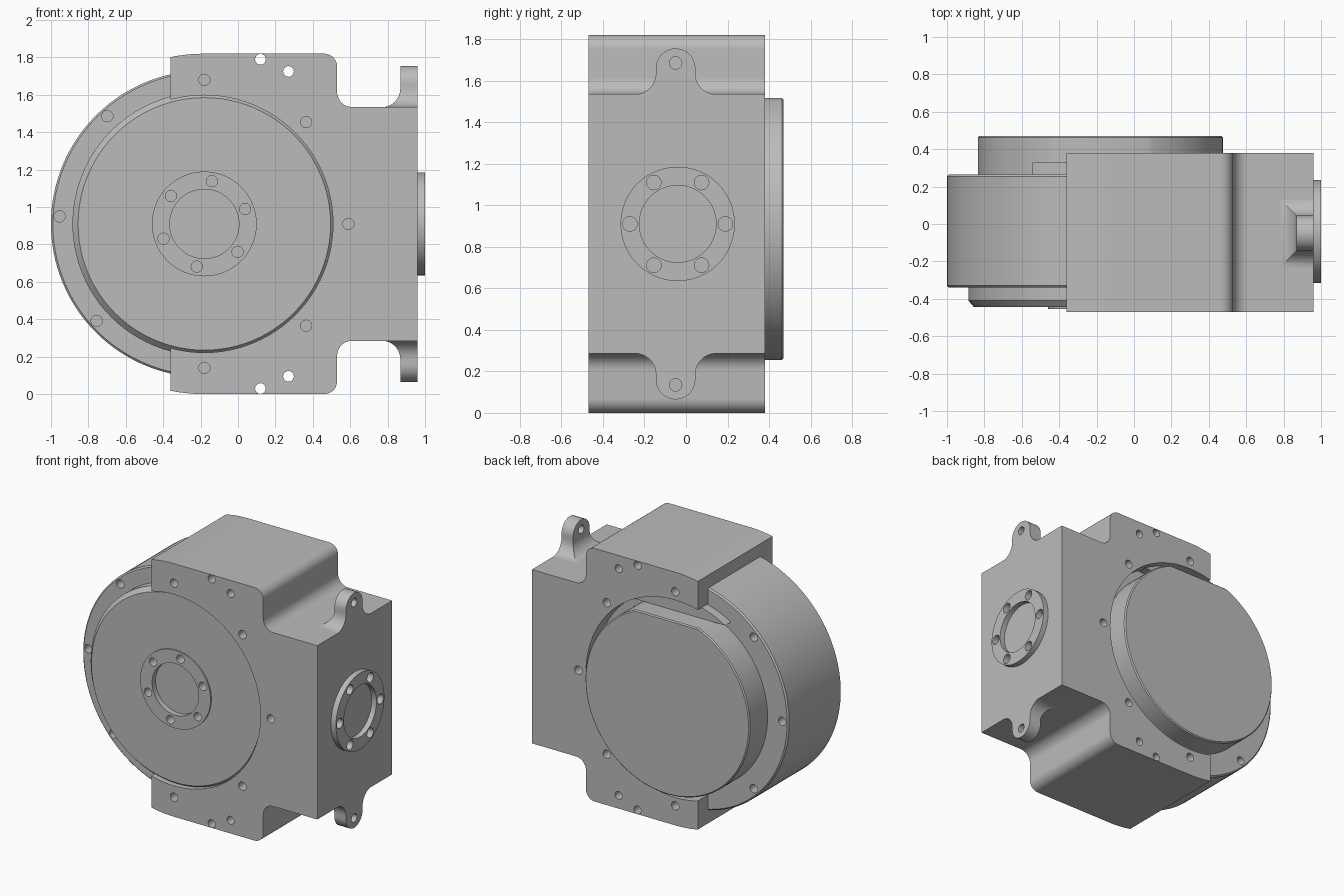
import bpy, bmesh
from math import sin, cos, pi, radians, sqrt

if "Cube" in bpy.data.objects:
    bpy.data.objects.remove(bpy.data.objects["Cube"], do_unlink=True)

GREY = (0.5, 0.5, 0.5, 1)
mat = bpy.data.materials.new("cast_grey")
mat.use_nodes = True
mat.diffuse_color = GREY
mat.node_tree.nodes["Principled BSDF"].inputs["Base Color"].default_value = GREY

CX, CZ = -0.18, 0.91     # main axis of the gearbox
SY = -0.04               # side shaft offset in y
HOLE = 0.03


def place(axis, u, v, t):
    """Put profile coordinates u, v at depth t along the axis."""
    return (u, t, v) if axis == 'y' else (t, u, v)


def loft(bm, rings):
    """Skin a row of equal-length rings and cap both ends."""
    rows = [[bm.verts.new(p) for p in ring] for ring in rings]
    n = len(rows[0])
    for a, b in zip(rows, rows[1:]):
        for i in range(n):
            j = (i + 1) % n
            bm.faces.new((a[i], a[j], b[j], b[i]))
    bm.faces.new(rows[0])
    bm.faces.new(rows[-1])


def prism(bm, axis, pts, a, b):
    loft(bm, [[place(axis, u, v, t) for u, v in pts] for t in (a, b)])


def lathe(bm, axis, centre, profile, n=96):
    """Turn (radius, depth) points round an axis."""
    cu, cv = centre
    loft(bm, [[place(axis, cu + r * cos(2 * pi * i / n), cv + r * sin(2 * pi * i / n), t)
               for i in range(n)] for r, t in profile])


def finish(name, bm):
    bmesh.ops.recalc_face_normals(bm, faces=bm.faces)
    mesh = bpy.data.meshes.new(name)
    bm.to_mesh(mesh)
    bm.free()
    mesh.materials.append(mat)
    obj = bpy.data.objects.new(name, mesh)
    bpy.context.collection.objects.link(obj)
    return obj


def cut(obj, holes):
    """Subtract round holes given as (axis, centre, radius, from, to)."""
    bm = bmesh.new()
    for axis, centre, r, a, b in holes:
        lathe(bm, axis, centre, [(r, a), (r, b)], 96 if r > 0.1 else 24)
    cutter = finish("hole_cutter", bm)
    cutter.hide_render = True
    mod = obj.modifiers.new("holes", 'BOOLEAN')
    mod.operation, mod.solver, mod.object = 'DIFFERENCE', 'EXACT', cutter
    deps = bpy.context.evaluated_depsgraph_get()
    mesh = bpy.data.meshes.new_from_object(obj.evaluated_get(deps))
    obj.modifiers.clear()
    obj.data = mesh
    bpy.data.objects.remove(cutter, do_unlink=True)


def smooth(obj):
    bpy.ops.object.select_all(action='DESELECT')
    obj.select_set(True)
    bpy.context.view_layer.objects.active = obj
    bpy.ops.object.shade_smooth_by_angle(angle=radians(30))


def arc(cu, cv, r, start, end, n=12):
    return [(cu + r * cos(radians(start + (end - start) * i / n)),
             cv + r * sin(radians(start + (end - start) * i / n))) for i in range(n + 1)]


def around(r, angles):
    return [(CX + r * cos(radians(a)), CZ + r * sin(radians(a))) for a in angles]


parts = []

# Housing: upper outline mirrored downwards, then extruded front to back
upper = [(0.96, 1.535)]
upper += arc(0.61, 1.615, 0.08, 270, 180)
upper += arc(0.46, 1.75, 0.07, 0, 90)
upper += arc(CX, CZ, 0.91, 90, 101.4)
outline = upper + [(x, 2 * CZ - z) for x, z in reversed(upper)]
bm = bmesh.new()
prism(bm, 'y', outline, -0.47, 0.38)
housing = finish("housing", bm)

side_bolts = [('x', (SY + 0.23 * cos(radians(a)), CZ + 0.23 * sin(radians(a))), 0.035, 0.9, 1.1)
              for a in range(0, 360, 60)]
holes = [('y', (CX, CZ), 0.688, -0.6, -0.335), ('y', (CX, CZ), 0.71, 0.26, 0.6)]
for c in around(0.77, (-90, -45, 0, 45, 90)):
    holes += [('y', c, HOLE, -0.6, -0.36), ('y', c, HOLE, 0.285, 0.6)]
for x, dz in ((0.12, 0.88), (0.27, 0.815)):
    holes += [('y', (x, CZ + s * dz), 0.0285, -0.6, 0.6) for s in (1, -1)]
cut(housing, holes + side_bolts)
parts.append(housing)

# Drum: the large round body
bm = bmesh.new()
lathe(bm, 'y', (CX, CZ), [(0.81, -0.34), (0.82, -0.33), (0.82, 0.255), (0.81, 0.265)], 128)
drum = finish("drum", bm)
holes = [('y', c, HOLE, -0.5, -0.24) for c in around(0.775, (132, 177, 222))]
holes += [('y', c, HOLE, 0.165, 0.5) for c in around(0.77, (135, 180, 225))]
cut(drum, holes)
parts.append(drum)

# Front cover with raised hub ring and sunken centre
bm = bmesh.new()
lathe(bm, 'y', (CX, CZ), [(0.185, -0.415), (0.185, -0.455), (0.28, -0.455), (0.28, -0.445),
                          (0.675, -0.445), (0.705, -0.41), (0.705, -0.33)])
cover = finish("front_cover", bm)
cut(cover, [('y', c, HOLE, -0.5, -0.38) for c in around(0.232, range(20, 380, 60))])
parts.append(cover)

# Back cover: a disc with a flat top, above a low ledge
bm = bmesh.new()
flat = 0.605


def chord_angle(r):
    return 90 - math_deg(r)


def math_deg(r):
    return sqrt(r * r - flat * flat) and acos_deg(flat / r)


def acos_deg(c):
    from math import acos, degrees
    return degrees(acos(c))


a = chord_angle(0.655)
rim = [arc(CX, CZ, r, 180 - a, 360 + a, 96) for r in (0.655, 0.647)]
rim[1] = [(x, min(z, CZ + flat - 0.004)) for x, z in rim[1]]
loft(bm, [[place('y', u, v, t) for u, v in ring]
          for ring, t in ((rim[0], 0.25), (rim[0], 0.462), (rim[1], 0.47))])
parts.append(finish("back_cover", bm))

bm = bmesh.new()
a = chord_angle(0.705)
prism(bm, 'y', arc(CX, CZ, 0.705, a, 180 - a, 24), 0.25, 0.33)
parts.append(finish("back_ledge", bm))

# Side shaft flange
bm = bmesh.new()
lathe(bm, 'x', (SY, CZ), [(0.275, 0.95), (0.275, 1.0)])
flange = finish("side_flange", bm)
cut(flange, side_bolts + [('x', (SY, CZ), 0.185, 0.962, 1.1)])
parts.append(flange)

# Mounting lugs with flared feet, above and below
LY, W, R, X0, X1 = -0.05, 0.095, 0.1, 0.868, 0.96
for name, s in (("upper_lug", 1), ("lower_lug", -1)):
    def flip(z):
        return CZ + s * (z - CZ)

    tab = [(LY + W, 1.52)] + arc(LY, 1.66, W, 0, 180, 24) + [(LY - W, 1.52)]
    bm = bmesh.new()
    prism(bm, 'x', [(y, flip(z)) for y, z in tab], X0, X1)
    lug = finish(name, bm)
    cut(lug, [('x', (LY, flip(1.685)), HOLE, 0.8, 1.1)])
    parts.append(lug)

    rings = []
    for i in range(11):
        t = radians(9 * i)
        d, z = R * (1 - sin(t)), flip(1.534 + R * (1 - cos(t)))
        rings.append([(X0 - d, LY - W - d, z), (X1, LY - W - d, z),
                      (X1, LY + W + d, z), (X0 - d, LY + W + d, z)])
    bm = bmesh.new()
    loft(bm, rings)
    parts.append(finish(name + "_foot", bm))

for part in parts:
    smooth(part)
